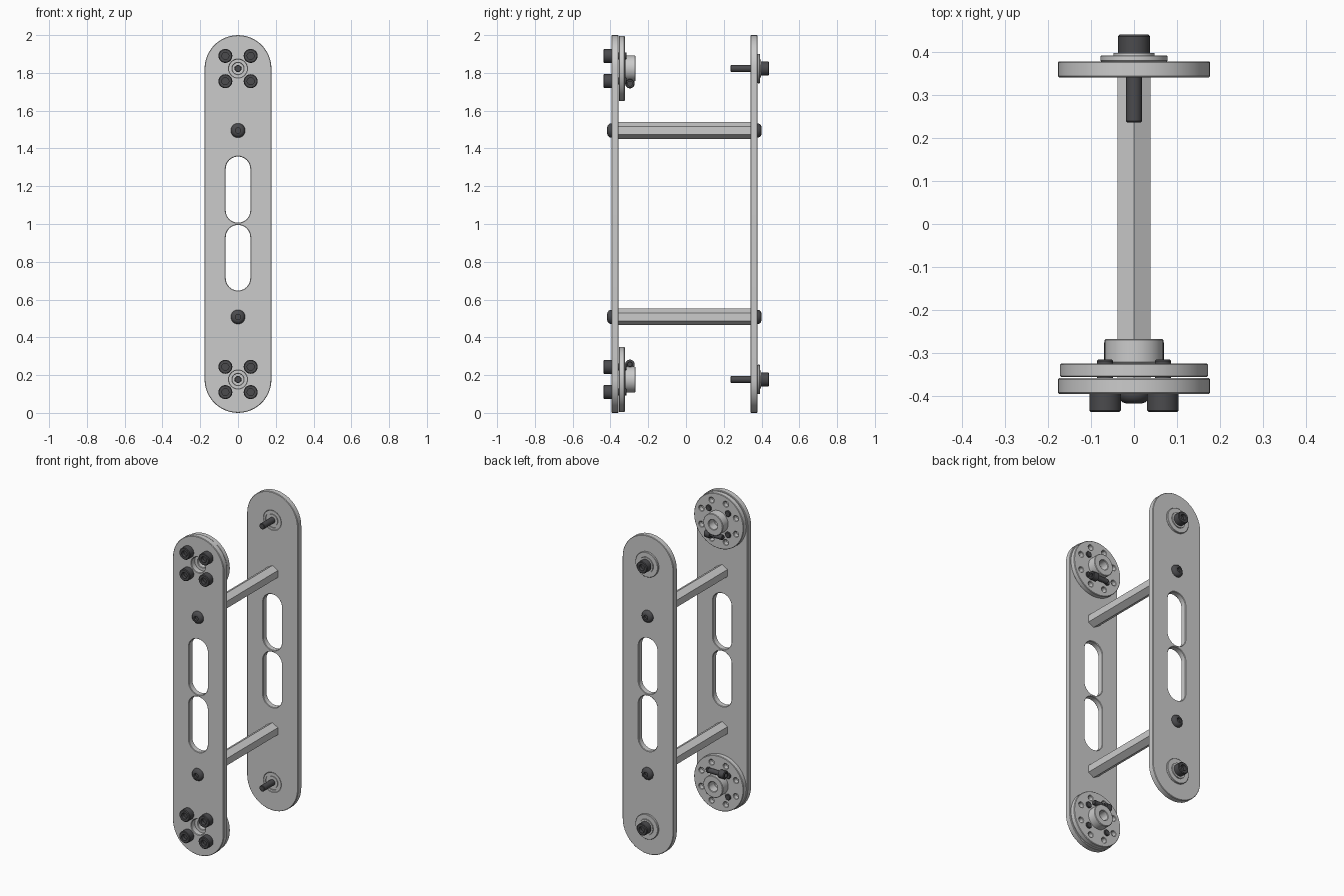
import bpy, bmesh
from math import pi, sin, cos
from mathutils import Matrix, Vector

if "Cube" in bpy.data.objects:
    bpy.data.objects.remove(bpy.data.objects["Cube"])

dark = bpy.data.materials.new("dark_steel")
dark.diffuse_color = (0.07, 0.07, 0.075, 1)
dark.use_nodes = True
dark.node_tree.nodes["Principled BSDF"].inputs["Base Color"].default_value = dark.diffuse_color
Z_TOP, Z_BOT, R = 1.823, 0.177, 0.177


def circle(x, z, r, n=32):
    return [(x + r * cos(2 * pi * i / n), z + r * sin(2 * pi * i / n)) for i in range(n)]


def stadium(z0, z1, r, n=24):
    top = [(r * cos(pi * i / n), z1 - r + r * sin(pi * i / n)) for i in range(n + 1)]
    bot = [(-r * cos(pi * i / n), z0 + r - r * sin(pi * i / n)) for i in range(n + 1)]
    return top + bot


def finish(ob, mat=None):
    bm = bmesh.new()
    bm.from_mesh(ob.data)
    bmesh.ops.remove_doubles(bm, verts=bm.verts, dist=1e-5)
    bmesh.ops.recalc_face_normals(bm, faces=bm.faces)
    bm.to_mesh(ob.data)
    bm.free()
    if mat:
        ob.data.materials.append(mat)
    bpy.ops.object.select_all(action='DESELECT')
    ob.select_set(True)
    bpy.context.view_layer.objects.active = ob
    bpy.ops.object.shade_smooth_by_angle(angle=0.5)
    return ob


def slab(name, loops, y0, y1, bevel=0.0, mat=None):
    """Outline with holes in the xz plane, filled between y0 and y1."""
    cu = bpy.data.curves.new(name, 'CURVE')
    cu.dimensions = '2D'
    cu.fill_mode = 'BOTH'
    cu.extrude = (y1 - y0) / 2 - bevel
    cu.bevel_depth = bevel
    cu.bevel_resolution = 0
    cu.offset = -bevel
    for pts in loops:
        s = cu.splines.new('POLY')
        s.points.add(len(pts) - 1)
        for p, (x, z) in zip(s.points, pts):
            p.co = (x, z, 0, 1)
        s.use_cyclic_u = True
    ob = bpy.data.objects.new(name, cu)
    bpy.context.collection.objects.link(ob)
    bpy.ops.object.select_all(action='DESELECT')
    ob.select_set(True)
    bpy.context.view_layer.objects.active = ob
    bpy.ops.object.convert(target='MESH')
    ob = bpy.context.view_layer.objects.active
    ob.data.transform(Matrix.Translation((0, (y0 + y1) / 2, 0)) @ Matrix.Rotation(pi / 2, 4, 'X'))
    return finish(ob, mat)


def lathe(name, profile, origin, direction, mat=None, n=28, phase=0):
    """Revolve (radius, distance) points around an axis."""
    bm = bmesh.new()
    rot = Matrix.Rotation(phase, 4, 'Z')
    vs = [bm.verts.new(rot @ Vector((r, 0, h))) for r, h in profile]
    es = [bm.edges.new(e) for e in zip(vs, vs[1:])]
    bmesh.ops.spin(bm, geom=vs + es, axis=(0, 0, 1), cent=(0, 0, 0), angle=2 * pi, steps=n)
    q = Vector((0, 0, 1)).rotation_difference(Vector(direction)).to_matrix().to_4x4()
    bm.transform(Matrix.Translation(origin) @ q)
    me = bpy.data.meshes.new(name)
    bm.to_mesh(me)
    bm.free()
    ob = bpy.data.objects.new(name, me)
    bpy.context.collection.objects.link(ob)
    return finish(ob, mat)


def cap_screw(name, origin, direction, length, r=0.037, h=0.042, shaft=0.0186):
    """Socket head above the origin, shaft below it."""
    lathe(name, [(0, -length), (shaft - 0.003, -length), (shaft, 0.003 - length), (shaft, 0),
                 (r, 0), (r, h - 0.004), (r - 0.004, h), (r * 0.5, h), (r * 0.5, h * 0.5),
                 (0, h * 0.5)], origin, direction, dark)


# side plates with lightening slots and end holes
slots = [stadium(1.007, 1.357, 0.065), stadium(0.648, 0.995, 0.065)]
for name, y0, y1, hole in (("front_plate", -0.395, -0.358, 0.048), ("back_plate", 0.341, 0.378, 0.06)):
    ends = [circle(0, z, hole) for z in (Z_TOP, Z_BOT)]
    slab(name, [stadium(0, 2, R)] + slots + ends, y0, y1, 0.003)

# hexagonal spacers with button head screws
for z in (1.495, 0.508):
    lathe("hex_spacer", [(0, 0), (0.044, 0), (0.044, 0.699), (0, 0.699)],
          (0, -0.358, z), (0, 1, 0), n=6, phase=pi / 2)
    for y, d in ((-0.395, -1), (0.378, 1)):
        lathe("button_screw", [(0, 0), (0.038, 0), (0.038, 0.004), (0.034, 0.013), (0.027, 0.019),
                               (0.018, 0.022), (0.014, 0.022), (0.014, 0.008), (0, 0.008)],
              (0, y, z), (0, d, 0), dark)

for zc, s in ((Z_TOP, 1), (Z_BOT, -1)):
    # clamping hub: drilled flange disc and boss
    holes = [circle(0.13 * cos(a), zc + 0.13 * sin(a), 0.016, 16)
             for a in [pi / 8 + k * pi / 4 for k in range(8)]]
    slab("hub_flange", [circle(0, zc, 0.172, 64), circle(0, zc, 0.03)] + holes, -0.356, -0.324, 0.003)
    slab("hub_boss", [circle(0, zc, 0.068, 48), circle(0, zc, 0.03)], -0.324, -0.267, 0.003)
    cap_screw("clamp_screw", (0.03 * s, -0.297, zc - 0.08 * s), (s, 0, 0), 0.08, 0.025, 0.04, 0.015)
    # four hub mounting screws
    for dx in (-0.067, 0.067):
        for dz in (-0.067, 0.067):
            cap_screw("hub_screw", (dx, -0.395, zc + dz), (0, -1, 0), 0.08)
    # flanged bearing, washer and pivot screw
    slab("bearing_body", [circle(0, zc, 0.06), circle(0, zc, 0.047)], 0.341, 0.378)
    slab("bearing_inner_ring", [circle(0, zc, 0.036), circle(0, zc, 0.0186)], 0.341, 0.392)
    slab("bearing_shield", [circle(0, zc, 0.047), circle(0, zc, 0.036)], 0.346, 0.388)
    slab("bearing_flange", [circle(0, zc, 0.078, 48), circle(0, zc, 0.047)], 0.378, 0.392, 0.002)
    slab("washer", [circle(0, zc, 0.048), circle(0, zc, 0.0186)], 0.392, 0.398)
    cap_screw("pivot_screw", (0, 0.398, zc), (0, 1, 0), 0.162)
